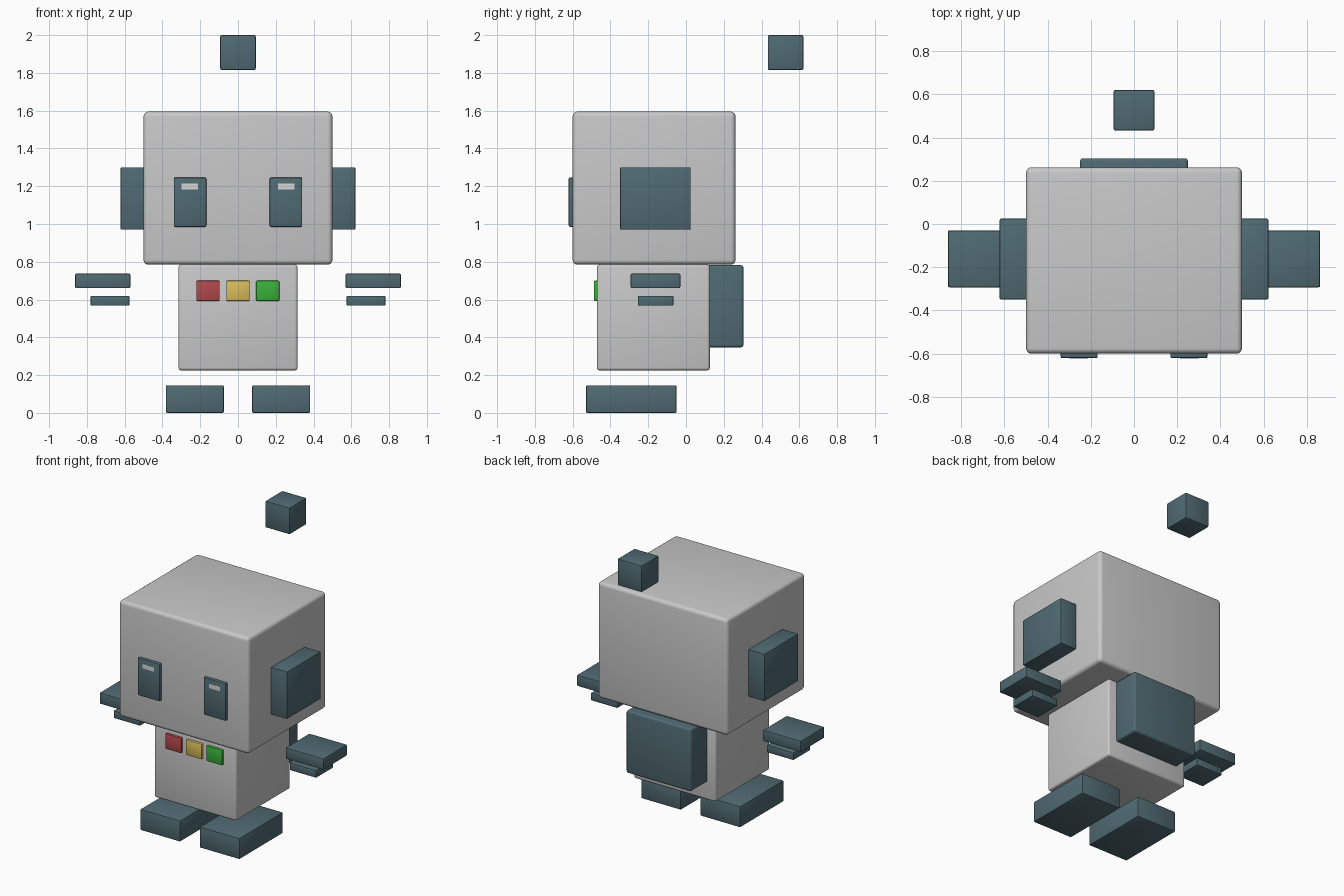
import bpy, bmesh, math
from mathutils import Vector

if "Cube" in bpy.data.objects:
    bpy.data.objects.remove(bpy.data.objects["Cube"])


def material(name, rgb):
    m = bpy.data.materials.new(name)
    m.diffuse_color = (*rgb, 1)
    m.use_nodes = True
    m.node_tree.nodes["Principled BSDF"].inputs["Base Color"].default_value = m.diffuse_color
    return m


GREY = material("light grey", (0.58, 0.58, 0.58))
TEAL = material("dark teal", (0.08, 0.145, 0.17))
RED = material("red", (0.45, 0.065, 0.07))
YELLOW = material("yellow", (0.68, 0.50, 0.10))
GREEN = material("green", (0.04, 0.44, 0.04))
WHITE = material("eye highlight", (0.68, 0.68, 0.68))


def box(name, x, y, z, mat, bevel=0.007, segments=2):
    """Rounded box from (min, max) ranges on each axis."""
    lo, hi = Vector((x[0], y[0], z[0])), Vector((x[1], y[1], z[1]))
    bm = bmesh.new()
    bmesh.ops.create_cube(bm, size=1)
    for v in bm.verts:
        v.co = (lo + hi) / 2 + v.co * (hi - lo)
    if bevel:
        bmesh.ops.bevel(bm, geom=bm.edges[:], offset=bevel, segments=segments,
                        profile=0.5, affect='EDGES')
    mesh = bpy.data.meshes.new(name)
    bm.to_mesh(mesh)
    bm.free()
    mesh.materials.append(mat)
    ob = bpy.data.objects.new(name, mesh)
    bpy.context.collection.objects.link(ob)
    bpy.ops.object.select_all(action='DESELECT')
    ob.select_set(True)
    bpy.context.view_layer.objects.active = ob
    bpy.ops.object.shade_smooth_by_angle(angle=math.radians(40))
    return ob


def pair(name, x, y, z, mat, bevel=0.007):
    """The same box on both sides."""
    box("right_" + name, x, y, z, mat, bevel)
    box("left_" + name, (-x[1], -x[0]), y, z, mat, bevel)


# Head, body and backpack
box("head", (-0.5, 0.5), (-0.6, 0.262), (0.785, 1.595), GREY, 0.025, 4)
box("body", (-0.315, 0.315), (-0.472, 0.126), (0.225, 0.785), GREY, 0.014, 3)
box("backpack", (-0.25, 0.25), (0.10, 0.304), (0.347, 0.782), TEAL, 0.014, 3)

# Floating antenna cube
box("antenna", (-0.094, 0.094), (0.433, 0.621), (1.815, 2.0), TEAL)

# Ears, hands and feet
pair("ear", (0.48, 0.622), (-0.35, 0.025), (0.97, 1.30), TEAL)
pair("hand", (0.57, 0.862), (-0.293, -0.03), (0.66, 0.738), TEAL)
pair("thumb", (0.575, 0.78), (-0.255, -0.067), (0.568, 0.62), TEAL, 0.005)
pair("foot", (0.075, 0.382), (-0.53, -0.05), (0.0, 0.146), TEAL)

# Eyes with a highlight plate
pair("eye", (0.168, 0.34), (-0.621, -0.58), (0.985, 1.246), TEAL)
pair("eye_highlight", (0.212, 0.298), (-0.6225, -0.6155), (1.183, 1.215), WHITE, 0)

# Chest buttons
for name, cx, mat in (("red_button", -0.159, RED), ("yellow_button", 0, YELLOW),
                      ("green_button", 0.157, GREEN)):
    box(name, (cx - 0.062, cx + 0.062), (-0.488, -0.46), (0.592, 0.70), mat)
